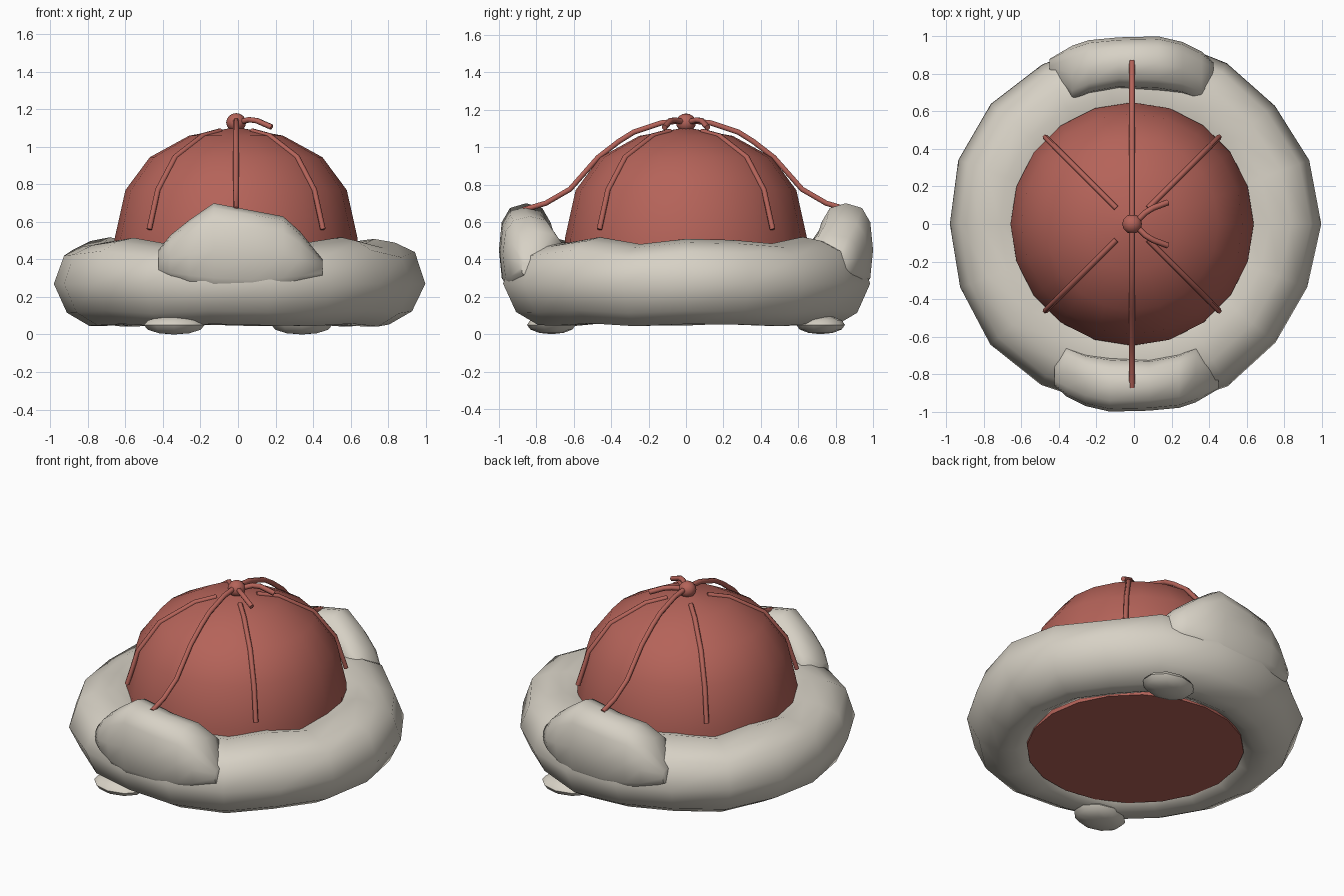
import bpy, bmesh, math
from math import sin, cos, pi, radians
from mathutils import Matrix

if "Cube" in bpy.data.objects:
    bpy.data.objects.remove(bpy.data.objects["Cube"], do_unlink=True)


def material(name, rgb):
    m = bpy.data.materials.new(name)
    m.use_nodes = True
    m.diffuse_color = (*rgb, 1)
    m.node_tree.nodes["Principled BSDF"].inputs["Base Color"].default_value = (*rgb, 1)
    return m


RED = material("brick_red_felt", (0.46, 0.125, 0.1))
FUR = material("pale_grey_fur", (0.68, 0.64, 0.56))


def finish(obj, mat, angle=50):
    obj.data.materials.append(mat)
    bpy.ops.object.select_all(action='DESELECT')
    obj.select_set(True)
    bpy.context.view_layer.objects.active = obj
    bpy.ops.object.shade_smooth_by_angle(angle=radians(angle))
    return obj


def loft(name, rings, mat, closed=False, angle=50):
    """Skin a list of equal-length point rings; cap the ends unless closed."""
    bm = bmesh.new()
    loops = [[bm.verts.new(p) for p in ring] for ring in rings]
    n = len(loops[0])
    pairs = list(zip(loops, loops[1:]))
    if closed:
        pairs.append((loops[-1], loops[0]))
    else:
        bm.faces.new(loops[0])
        bm.faces.new(loops[-1])
    for a, b in pairs:
        for i in range(n):
            j = (i + 1) % n
            bm.faces.new((a[i], a[j], b[j], b[i]))
    bmesh.ops.recalc_face_normals(bm, faces=bm.faces)
    mesh = bpy.data.meshes.new(name)
    bm.to_mesh(mesh)
    bm.free()
    obj = bpy.data.objects.new(name, mesh)
    bpy.context.collection.objects.link(obj)
    return finish(obj, mat, angle)


def cord(name, points, radius):
    """Thin tube through the given points."""
    curve = bpy.data.curves.new(name, 'CURVE')
    curve.dimensions = '3D'
    curve.bevel_depth = radius
    curve.bevel_resolution = 1
    curve.use_fill_caps = True
    spline = curve.splines.new('POLY')
    spline.points.add(len(points) - 1)
    for sp, p in zip(spline.points, points):
        sp.co = (*p, 1)
    obj = bpy.data.objects.new(name, curve)
    bpy.context.collection.objects.link(obj)
    curve.materials.append(RED)
    return obj


def ball(name, radii, centre, mat, segments, rows):
    bpy.ops.mesh.primitive_uv_sphere_add(segments=segments, ring_count=rows, location=centre)
    obj = bpy.context.object
    obj.name = name
    obj.data.transform(Matrix.Diagonal((*radii, 1)))
    return finish(obj, mat, 60)


CX = -0.01

# Crown: domed cap with a flat base
profile = [(0.64, 0.07), (0.65, 0.3), (0.648, 0.51), (0.59, 0.77),
           (0.46, 0.945), (0.25, 1.06), (0.03, 1.1)]
loft("crown", [[(CX + r * cos(2 * pi * i / 20), r * sin(2 * pi * i / 20), z)
                for i in range(20)] for r, z in profile], RED)

# Fur brim: lumpy ring around the crown
section = [(0.99, 0.27), (0.935, 0.43), (0.83, 0.48), (0.72, 0.5), (0.61, 0.47),
           (0.57, 0.28), (0.63, 0.09), (0.71, 0.05), (0.8, 0.05), (0.92, 0.12)]
STEPS = 18
brim = []
for k in range(STEPS):
    a = 2 * pi * k / STEPS
    swell = 1 + 0.01 * sin(5 * a + 1)
    lift = 0.02 * sin(7 * a + 0.5)
    brim.append([(r * swell * cos(a), r * swell * sin(a),
                  z + lift * (1 if z > 0.4 else 0.4 if z < 0.2 else 0))
                 for r, z in section])
loft("fur_brim", brim, FUR, closed=True, angle=60)

# Turned-up fur flaps: x, bottom, top, inner and outer depth
stations = [(-0.425, 0.32, 0.45, 0.74, 0.86), (-0.36, 0.28, 0.53, 0.65, 0.92),
            (-0.26, 0.24, 0.61, 0.69, 0.97), (-0.13, 0.2, 0.7, 0.71, 1.0),
            (0.08, 0.2, 0.66, 0.72, 0.995), (0.24, 0.22, 0.63, 0.69, 0.98),
            (0.33, 0.25, 0.55, 0.65, 0.95), (0.45, 0.31, 0.4, 0.8, 0.88)]


def squared(v):
    return math.copysign(abs(v) ** 0.75, v)


for label, side in (("front", 1), ("back", -1)):
    rings = []
    for x, low, high, inner, outer in stations:
        ring = []
        for i in range(12):
            a = 2 * pi * i / 12
            y = (inner + outer) / 2 + (outer - inner) / 2 * squared(cos(a))
            z = (low + high) / 2 + (high - low) / 2 * squared(sin(a))
            ring.append((side * x, -side * y, z))
        rings.append(ring)
    loft(label + "_fur_flap", rings, FUR, angle=60)

    # Tuft hanging under the brim beside each flap
    ball(label + "_under_tuft", (0.17, 0.13, 0.05),
         (-side * 0.34, -side * 0.72, 0.05), FUR, 10, 6)

    # Cord from the top knot out over the flap
    path = [(0.03, 1.14), (0.13, 1.13), (0.28, 1.08), (0.36, 1.03), (0.47, 0.945),
            (0.62, 0.775), (0.75, 0.7), (0.87, 0.665)]
    cord(label + "_tie_cord", [(CX, -side * y, z) for y, z in path], 0.016)

    # Loose cord end beside the knot
    tail = [(0.02, 0.02, 1.135), (0.06, 0.06, 1.145), (0.1, 0.085, 1.14), (0.18, 0.115, 1.105)]
    cord(label + "_cord_tail", [(x, -side * y, z) for x, y, z in tail], 0.016)

# Seam cords running diagonally down the crown
for k in range(4):
    a = pi / 4 + k * pi / 2
    seam = [(0.12, 1.085), (0.25, 1.06), (0.46, 0.945), (0.59, 0.77), (0.655, 0.56)]
    cord("seam_cord_%d" % (k + 1),
         [(CX + r * cos(a), r * sin(a), z) for r, z in seam], 0.015)

# Top knot
ball("top_knot", (0.053, 0.053, 0.05), (CX, 0, 1.13), RED, 12, 8)
